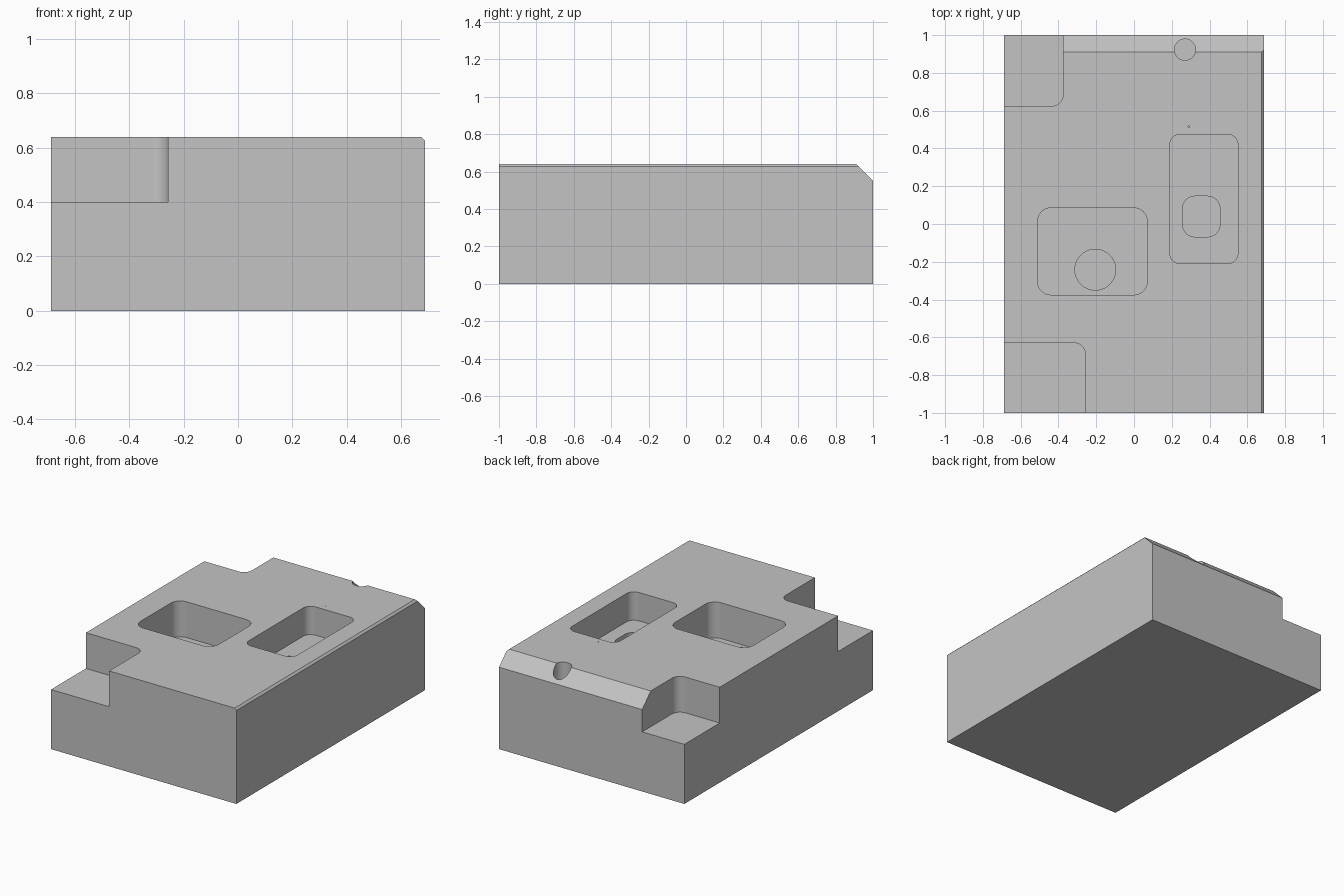
import bpy, bmesh, math

if "Cube" in bpy.data.objects:
    bpy.data.objects.remove(bpy.data.objects["Cube"])

HX, TOP = 0.688, 0.64          # half width and height of the block

grey = bpy.data.materials.new("plain grey")
grey.diffuse_color = (0.55, 0.55, 0.55, 1)
grey.use_nodes = True
grey.node_tree.nodes["Principled BSDF"].inputs["Base Color"].default_value = grey.diffuse_color


def prism(name, profile, direction):
    """Extrude a closed 3D profile along a direction vector."""
    bm = bmesh.new()
    face = bm.faces.new([bm.verts.new(p) for p in profile])
    ext = bmesh.ops.extrude_face_region(bm, geom=[face])
    moved = [g for g in ext["geom"] if isinstance(g, bmesh.types.BMVert)]
    bmesh.ops.translate(bm, verts=moved, vec=direction)
    bmesh.ops.recalc_face_normals(bm, faces=bm.faces)
    mesh = bpy.data.meshes.new(name)
    bm.to_mesh(mesh)
    bm.free()
    mesh.materials.append(grey)
    ob = bpy.data.objects.new(name, mesh)
    bpy.context.collection.objects.link(ob)
    return ob


def rounded_cutter(name, x0, x1, y0, y1, r, floor, top, seg=10):
    """Upright box with rounded vertical corners."""
    pts = []
    corners = [(x1 - r, y1 - r), (x0 + r, y1 - r), (x0 + r, y0 + r), (x1 - r, y0 + r)]
    for k, (cx, cy) in enumerate(corners):
        for i in range(seg + 1):
            a = math.pi / 2 * (k + i / seg)
            pts.append((cx + r * math.cos(a), cy + r * math.sin(a), floor))
    return prism(name, pts, (0, 0, top - floor))


def round_cutter(name, cx, cy, r, floor, top, n=40):
    pts = [(cx + r * math.cos(2 * math.pi * i / n),
            cy + r * math.sin(2 * math.pi * i / n), floor) for i in range(n)]
    return prism(name, pts, (0, 0, top - floor))


# Block with the large bevel along the back top edge
block = prism("block", [(-HX, -1, 0), (-HX, 1, 0), (-HX, 1, 0.55),
                        (-HX, 0.91, TOP), (-HX, -1, TOP)], (2 * HX, 0, 0))

cutters = [
    # Narrow bevel along the right top edge
    prism("right_bevel", [(HX - 0.113, -1.2, TOP + 0.1), (HX + 0.1, -1.2, TOP - 0.113),
                          (HX + 0.1, -1.2, TOP + 0.1)], (0, 2.4, 0)),
    # Stepped corners on the left side
    rounded_cutter("front_corner_step", -0.95, -0.257, -1.3, -0.63, 0.06, 0.40, 0.9),
    rounded_cutter("back_corner_step", -0.95, -0.375, 0.625, 1.3, 0.06, 0.40, 0.9),
    # Two pockets, each with a deeper recess in its floor
    rounded_cutter("wide_pocket", -0.51, 0.07, -0.375, 0.085, 0.07, 0.40, 0.9),
    round_cutter("round_recess", -0.205, -0.242, 0.108, 0.25, 0.55),
    rounded_cutter("long_pocket", 0.19, 0.55, -0.21, 0.475, 0.055, 0.45, 0.9),
    rounded_cutter("square_recess", 0.257, 0.455, -0.068, 0.147, 0.065, 0.28, 0.55),
    # Drilled hole in the back bevel and a pin hole
    round_cutter("bevel_hole", 0.27, 0.923, 0.056, 0.40, 0.9),
    round_cutter("pin_hole", 0.29, 0.515, 0.004, 0.58, 0.9, 12),
]

bpy.context.view_layer.objects.active = block
block.select_set(True)
for cutter in cutters:
    cutter.hide_render = True
    mod = block.modifiers.new(cutter.name, "BOOLEAN")
    mod.operation, mod.solver, mod.object = "DIFFERENCE", "EXACT", cutter
    bpy.ops.object.modifier_apply(modifier=mod.name)
    bpy.data.objects.remove(cutter, do_unlink=True)

# Smooth fillets, crisp edges
bpy.ops.object.shade_smooth_by_angle(angle=math.radians(32))
normals = block.modifiers.new("flat_walls", "WEIGHTED_NORMAL")
normals.keep_sharp = True
